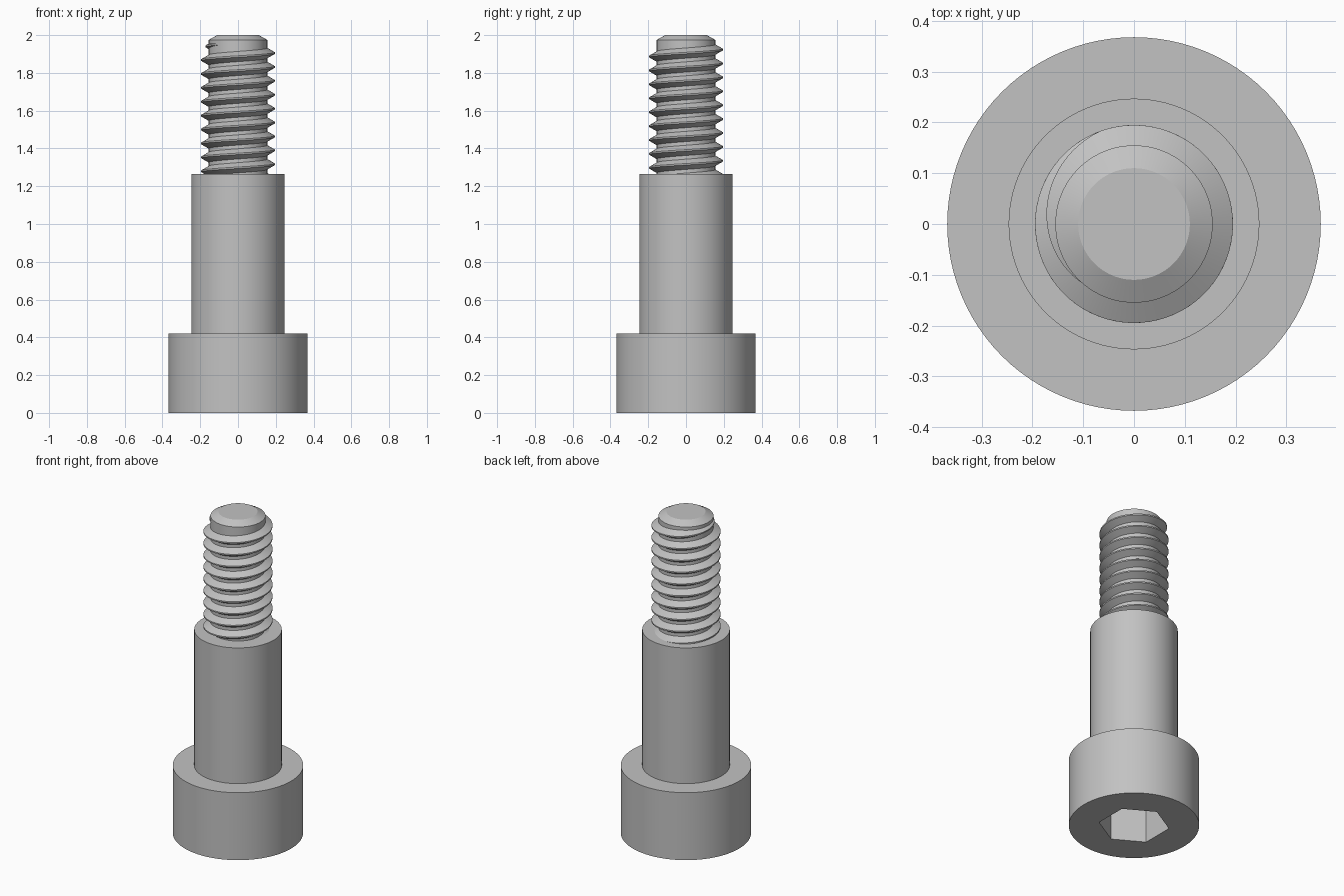
import bpy, bmesh
from math import sin, cos, radians, tan, pi

cube = bpy.data.objects.get("Cube")
if cube:
    bpy.data.objects.remove(cube, do_unlink=True)

SIDES = 96
HEAD_R, HEAD_TOP = 0.368, 0.42
SHOULDER_R, SHOULDER_TOP = 0.247, 1.265
CORE_R, CREST_R, TIP_R = 0.155, 0.195, 0.11
PITCH = 0.0736

steel = bpy.data.materials.new("steel grey")
steel.use_nodes = True
colour = (0.54, 0.54, 0.54, 1)
steel.diffuse_color = colour
steel.node_tree.nodes["Principled BSDF"].inputs["Base Color"].default_value = colour


def ring(bm, radius, z, sides=SIDES, turn=0.0):
    return [bm.verts.new((radius * cos(turn + 2 * pi * i / sides),
                          radius * sin(turn + 2 * pi * i / sides), z))
            for i in range(sides)]


def bridge(bm, lower, upper):
    n = len(lower)
    for i in range(n):
        j = (i + 1) % n
        bm.faces.new((lower[i], lower[j], upper[j], upper[i]))


def finish(name, bm):
    bmesh.ops.recalc_face_normals(bm, faces=bm.faces[:])
    mesh = bpy.data.meshes.new(name)
    bm.to_mesh(mesh)
    bm.free()
    mesh.materials.append(steel)
    obj = bpy.data.objects.new(name, mesh)
    bpy.context.collection.objects.link(obj)
    bpy.ops.object.select_all(action="DESELECT")
    obj.select_set(True)
    bpy.context.view_layer.objects.active = obj
    bpy.ops.object.shade_smooth_by_angle(angle=radians(25))
    return obj


def turned(name, profile):
    """Closed round part from (radius, height) pairs."""
    bm = bmesh.new()
    rings = [ring(bm, r, z) for r, z in profile]
    for lower, upper in zip(rings, rings[1:]):
        bridge(bm, lower, upper)
    bm.faces.new(rings[0])
    bm.faces.new(rings[-1])
    return finish(name, bm)


# Head with a hexagonal socket sunk into its underside
bm = bmesh.new()
rim, top = ring(bm, HEAD_R, 0), ring(bm, HEAD_R, HEAD_TOP)
mouth = ring(bm, 0.2, 0, 6, pi / 6)
floor = ring(bm, 0.2, 0.25, 6, pi / 6)
bridge(bm, rim, top)
bridge(bm, mouth, floor)
bm.faces.new(top)
bm.faces.new(floor)
border = [e for e in bm.edges if e.is_boundary]
bmesh.ops.triangle_fill(bm, edges=border, use_beauty=True, normal=(0, 0, -1))
finish("head", bm)

# Plain shoulder and chamfered core
turned("shoulder", [(SHOULDER_R, HEAD_TOP - 0.02), (SHOULDER_R, SHOULDER_TOP)])
turned("threaded_core", [(CORE_R, SHOULDER_TOP - 0.02), (CORE_R, 1.975), (TIP_R, 2.0)])

# Helical ridge, sinking into the core at its upper end
bm = bmesh.new()
STEPS = 72
FADE_START, FADE_END = radians(110), radians(235)
start = -9.2 * 2 * pi
count = int((FADE_END - start) / (2 * pi) * STEPS)
depth, flat = 0.055, 0.004
half = flat + depth * tan(radians(30))
section = [(-depth, -half), (0, -flat), (0, flat), (-depth, half)]
previous = None
for i in range(count + 1):
    a = start + (FADE_END - start) * i / count
    fade = max(0, (a - FADE_START) / (FADE_END - FADE_START))
    crest = CREST_R - fade * (CREST_R - CORE_R + 0.002)
    z = 1.905 + PITCH * a / (2 * pi)
    row = [bm.verts.new(((crest + dr) * cos(a), (crest + dr) * sin(a), z + dz))
           for dr, dz in section]
    if previous:
        bridge(bm, previous, row)
    else:
        bm.faces.new(row)
    previous = row
bm.faces.new(previous)
finish("thread", bm)
